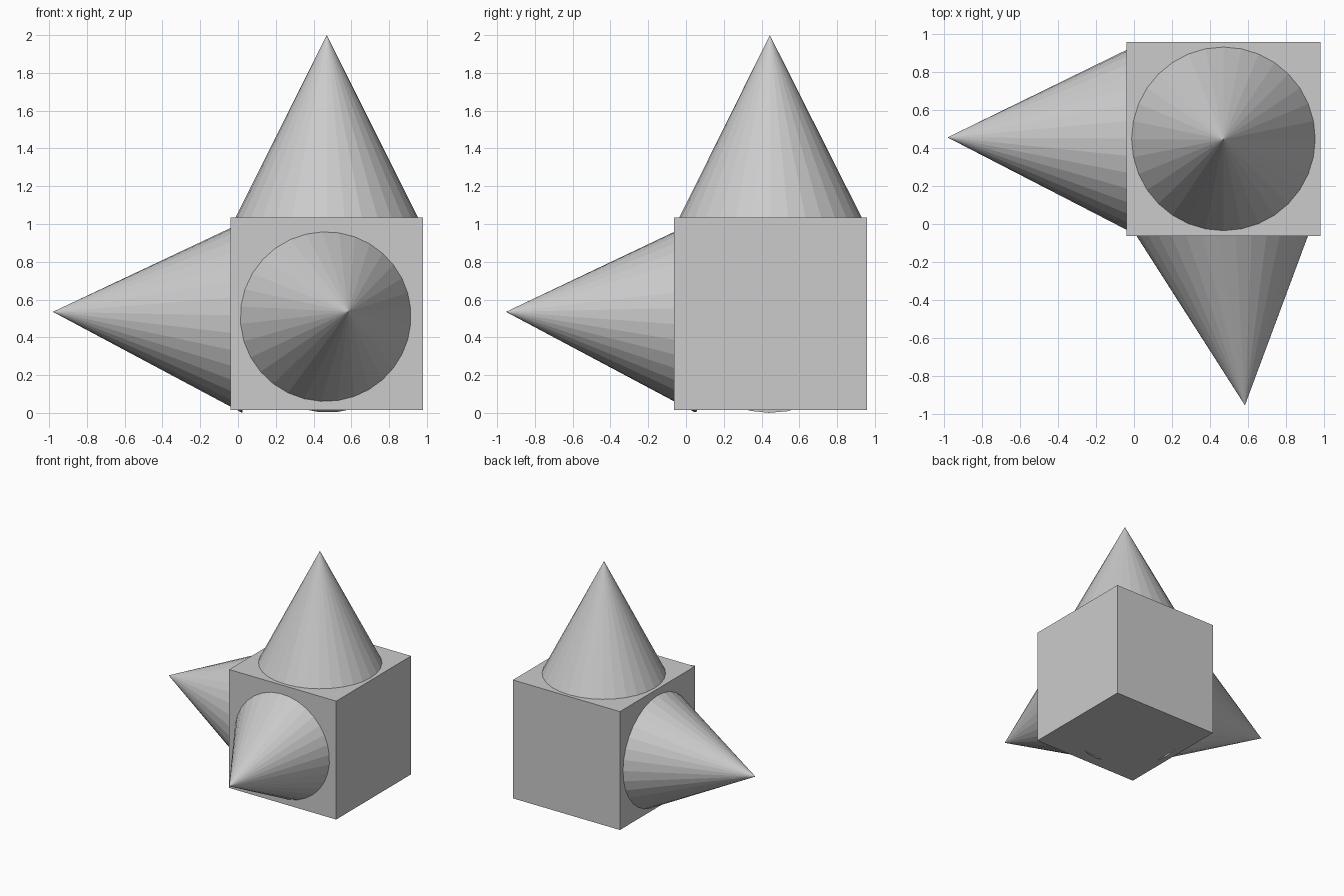
import bpy
from mathutils import Vector

old = bpy.data.objects.get("Cube")
if old:
    bpy.data.objects.remove(old, do_unlink=True)

# One plain grey for every part
GREY = (0.6, 0.6, 0.6, 1.0)
grey = bpy.data.materials.new("plain grey")
grey.use_nodes = True
grey.diffuse_color = GREY
grey.node_tree.nodes["Principled BSDF"].inputs["Base Color"].default_value = GREY

RADIUS = 0.51


def finish(name):
    obj = bpy.context.object
    obj.name = name
    obj.data.materials.append(grey)
    return obj


def spike(name, base, tip):
    """Flat-shaded cone from the centre of its base to its tip."""
    base, tip = Vector(base), Vector(tip)
    axis = tip - base
    bpy.ops.mesh.primitive_cone_add(vertices=32, radius1=RADIUS, radius2=0,
                                    depth=axis.length, location=(base + tip) / 2)
    obj = finish(name)
    obj.rotation_euler = Vector((0, 0, 1)).rotation_difference(axis).to_euler()


# Central block
bpy.ops.mesh.primitive_cube_add(size=2 * RADIUS, location=(0.47, 0.447, 0.525))
finish("block")

# Spikes: bases are sunk slightly into the block
spike("top_spike", (0.47, 0.447, 0.98), (0.47, 0.444, 2.0))
spike("right_spike", (0.035, 0.444, 0.51), (-0.98, 0.455, 0.535))
spike("front_spike", (0.475, 0.06, 0.512), (0.583, -0.953, 0.535))
